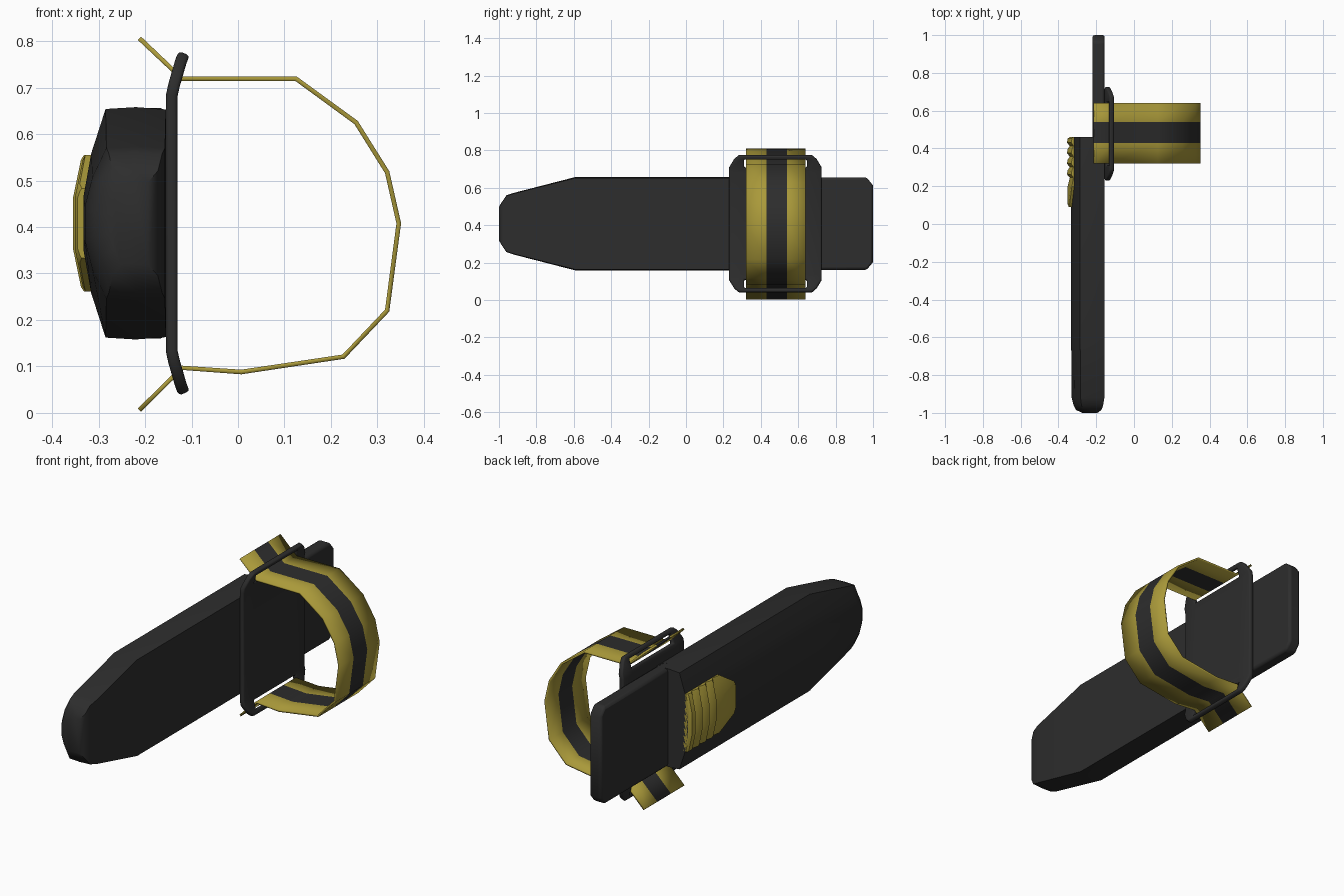
import bpy, bmesh, math

if "Cube" in bpy.data.objects:
    bpy.data.objects.remove(bpy.data.objects["Cube"])

ZC = 0.408  # height of the symmetry plane


def material(name, rgb):
    m = bpy.data.materials.new(name)
    m.diffuse_color = (*rgb, 1)
    m.use_nodes = True
    m.node_tree.nodes["Principled BSDF"].inputs["Base Color"].default_value = m.diffuse_color
    return m


BLACK = material("charcoal black", (0.026, 0.026, 0.026))
GOLD = material("mustard gold", (0.40, 0.32, 0.042))


def finish(name, bm, mats, angle=35, bevel=0, solid=0):
    bmesh.ops.recalc_face_normals(bm, faces=bm.faces)
    me = bpy.data.meshes.new(name)
    bm.to_mesh(me)
    bm.free()
    ob = bpy.data.objects.new(name, me)
    bpy.context.collection.objects.link(ob)
    for m in mats:
        me.materials.append(m)
    if solid:
        s = ob.modifiers.new("thickness", 'SOLIDIFY')
        s.thickness, s.offset = solid, 0
    if bevel:
        b = ob.modifiers.new("bevel", 'BEVEL')
        b.width, b.segments, b.limit_method = bevel, 2, 'ANGLE'
        b.angle_limit = math.radians(40)
    bpy.ops.object.select_all(action='DESELECT')
    ob.select_set(True)
    bpy.context.view_layer.objects.active = ob
    bpy.ops.object.shade_smooth_by_angle(angle=math.radians(angle))
    return ob


def loft(sections):
    """Closed skin through equal-length rings of (x, y, z)."""
    bm = bmesh.new()
    rings = [[bm.verts.new(p) for p in s] for s in sections]
    n = len(rings[0])
    for a, b in zip(rings, rings[1:]):
        for i in range(n):
            bm.faces.new((a[i], a[(i + 1) % n], b[(i + 1) % n], b[i]))
    bm.faces.new(rings[0])
    bm.faces.new(rings[-1])
    return bm


def mirrored(half, y):
    """Ring from (x, half height) points, mirrored about the symmetry plane."""
    return [(x, y, ZC + h) for x, h in half] + [(x, y, ZC - h) for x, h in reversed(half)]


# main housing: domed shell tapering to the front
dome = [(-0.155, 0.245), (-0.22, 0.25), (-0.285, 0.246), (-0.316, 0.15), (-0.333, 0.055)]
housing = []
for y, width, depth in [(-1, .09, .45), (-.985, .115, .75), (-.96, .152, .88), (-.92, .165, .97),
                        (-.59, .25, 1), (.46, .25, 1)]:
    housing.append(mirrored([(-0.225 + (x + 0.225) * depth, h * width / 0.25) for x, h in dome], y))
finish("housing", loft(housing), [BLACK], 40)

# flat tongue at the back
bm = loft([[(-0.155, y, ZC + h), (-0.22, y, ZC + h), (-0.22, y, ZC - h), (-0.155, y, ZC - h)]
           for y, h in [(.40, .248), (.965, .248), (1, .205)]])
finish("back_tongue", bm, [BLACK], 40, bevel=0.012)

# ribbed thumb button following the dome
button = []
stations = [(.09, .075, .012), (.105, .085, .018), (.20, .147, .018)]
for k in range(4):
    y0 = 0.245 + 0.056 * k
    stations += [(y0, .147, .007), (y0 + .018, .147, .022), (y0 + .04, .147, .018)]
stations.append((.46, .147, .007))
for y, w, lift in stations:
    side = -0.316 if w > .1 else -0.328
    button.append(mirrored([(-0.30, w), (side - lift * .7, w), (side - lift, w * .93),
                            (-0.333 - lift, .055)], y))
finish("thumb_button", loft(button), [GOLD], 30)

# strap plate: bent ends with a slot in each, (half height, x, half width)
half = [(.275, -.1425, .2475), (.300, -.137, .2475), (.345, -.124, .22), (.366, -.116, .195)]
rows = [(-h, x, w) for h, x, w in reversed(half)] + half
bm = bmesh.new()
grid = [[bm.verts.new((x, 0.478 + v, ZC + h)) for v in (-w, -.168, .168, w)] for h, x, w in rows]
for r in range(len(rows) - 1):
    for c in range(3):
        if c == 1 and r in (1, 5):
            continue
        bm.faces.new((grid[r][c], grid[r][c + 1], grid[r + 1][c + 1], grid[r + 1][c]))
finish("strap_plate", bm, [BLACK], 40, bevel=0.007, solid=0.025)

# wrist strap with a dark centre stripe
path = [(-.212, .806), (-.12, .719), (.125, .719), (.254, .625), (.321, .518), (.346, .408),
        (.321, .22), (.227, .121), (.007, .088), (-.12, .097), (-.212, .006)]
bm = bmesh.new()
strips = [[bm.verts.new((x, y, z)) for y in (.32, .43, .54, .64)] for x, z in path]
for a, b in zip(strips, strips[1:]):
    for c in range(3):
        f = bm.faces.new((a[c], a[c + 1], b[c + 1], b[c]))
        f.material_index = int(c == 1)
finish("wrist_strap", bm, [GOLD, BLACK], 50, solid=0.01)
